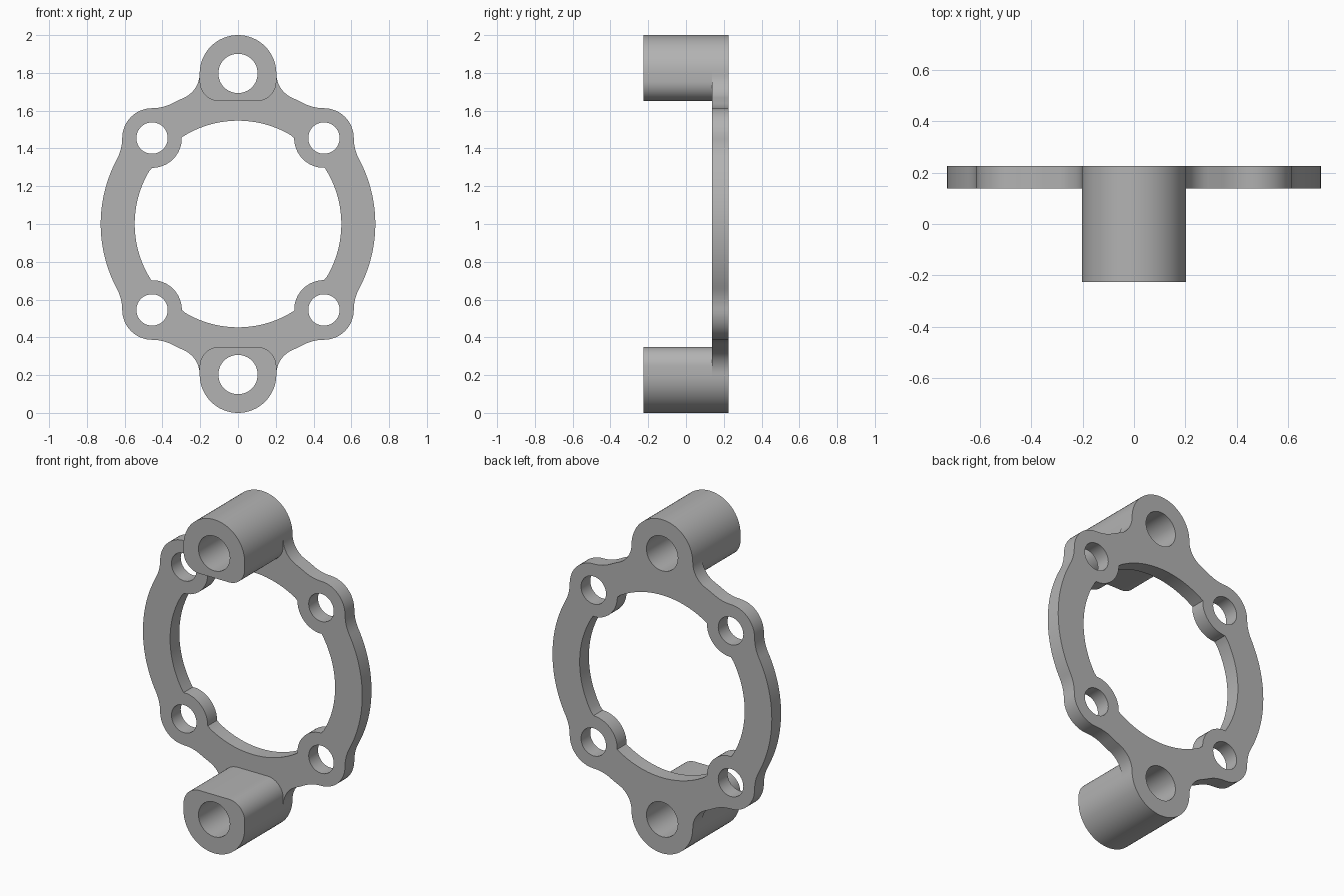
import bpy, bmesh, math

cube = bpy.data.objects.get("Cube")
if cube:
    bpy.data.objects.remove(cube)

grey = bpy.data.materials.new("plain grey")
colour = (0.45, 0.45, 0.45, 1)
grey.diffuse_color = colour
grey.use_nodes = True
grey.node_tree.nodes["Principled BSDF"].inputs["Base Color"].default_value = colour

# Key dimensions, in the plane of the ring and measured from its centre
RING, BORE = 0.727, 0.547
BOLT, BOSS, BOLT_HOLE = 0.455, 0.158, 0.083
LUG_Z, LUG, LUG_HOLE = 0.797, 0.203, 0.104
LUG_FLAT, CORNER = 0.65, 0.105
FRONT, PLATE_FRONT, BACK = -0.226, 0.138, 0.226


def arc(cx, cz, r, start, end, n):
    angles = [math.radians(start + (end - start) * i / n) for i in range(n + 1)]
    return [(cx + r * math.cos(a), cz + r * math.sin(a)) for a in angles]


def circle(cx, cz, r):
    return arc(cx, cz, r, 0, 360, 48)


def tidy(points):
    """Drop points that repeat where arcs meet."""
    kept = []
    for p in points:
        if not kept or math.dist(p, kept[-1]) > 0.004:
            kept.append(p)
    if math.dist(kept[0], kept[-1]) < 0.004:
        kept.pop()
    return kept


def four_way(quarter):
    half = quarter + [(-x, z) for x, z in reversed(quarter)]
    return half + [(-x, -z) for x, z in half]


def extrude(name, loops, y0, y1):
    """Fill outline and holes, then extrude from y0 to y1."""
    bm = bmesh.new()
    for loop in loops:
        verts = [bm.verts.new((x, y0, z + 1)) for x, z in tidy(loop)]
        for i, v in enumerate(verts):
            bm.edges.new((v, verts[i - 1]))
    bmesh.ops.triangle_fill(bm, use_beauty=True, edges=bm.edges[:], normal=(0, -1, 0))
    out = bmesh.ops.extrude_face_region(bm, geom=bm.faces[:], use_keep_orig=True)
    moved = [g for g in out["geom"] if isinstance(g, bmesh.types.BMVert)]
    bmesh.ops.translate(bm, verts=moved, vec=(0, y1 - y0, 0))
    bmesh.ops.recalc_face_normals(bm, faces=bm.faces[:])
    mesh = bpy.data.meshes.new(name)
    bm.to_mesh(mesh)
    bm.free()
    mesh.materials.append(grey)
    obj = bpy.data.objects.new(name, mesh)
    bpy.context.collection.objects.link(obj)
    bpy.ops.object.select_all(action="DESELECT")
    obj.select_set(True)
    bpy.context.view_layer.objects.active = obj
    bpy.ops.object.shade_smooth_by_angle(angle=math.radians(30))


# Fillets that blend the ring into the bosses and into the lugs
edge = BOLT + BOSS
blend = (BOLT**2 + edge**2 - RING**2) / (2 * (RING - edge))
turn = math.degrees(math.atan2(BOLT, edge + blend))
neck = (LUG**2 + LUG_Z**2 - RING**2) / (2 * (RING - LUG))
lean = math.degrees(math.atan2(LUG_Z, LUG + neck))

outer = (arc(0, 0, RING, 0, turn, 14)
         + arc(edge + blend, BOLT, blend, 180 + turn, 180, 8)
         + arc(BOLT, BOLT, BOSS, 0, 90, 12)
         + arc(BOLT, edge + blend, blend, 270, 270 - turn, 8)
         + arc(0, 0, RING, 90 - turn, lean, 2)
         + arc(LUG + neck, LUG_Z, neck, 180 + lean, 180, 10)
         + arc(0, LUG_Z, LUG, 0, 90, 16))

# Bore, interrupted by the inward side of each boss
meet = math.degrees(math.atan2(BOLT - BOSS, BOLT))
inner = (arc(0, 0, BORE, 0, meet, 14)
         + arc(BOLT, BOLT, BOSS, 270, 180, 12)
         + arc(0, 0, BORE, 90 - meet, 90, 14))

holes = [circle(sx * BOLT, sz * BOLT, BOLT_HOLE) for sx in (-1, 1) for sz in (-1, 1)]
holes += [circle(0, s * LUG_Z, LUG_HOLE) for s in (-1, 1)]
extrude("ring_plate", [four_way(outer), four_way(inner)] + holes, PLATE_FRONT, BACK)

# Lugs: round outside, flat with rounded corners towards the ring
lug = (arc(0, LUG_Z, LUG, 0, 180, 32)
       + arc(CORNER - LUG, LUG_FLAT + CORNER, CORNER, 180, 270, 12)
       + arc(LUG - CORNER, LUG_FLAT + CORNER, CORNER, 270, 360, 12))
for name, s in (("upper_lug", 1), ("lower_lug", -1)):
    loops = [[(x, s * z) for x, z in loop] for loop in (lug, circle(0, LUG_Z, LUG_HOLE))]
    extrude(name, loops, FRONT, PLATE_FRONT)
